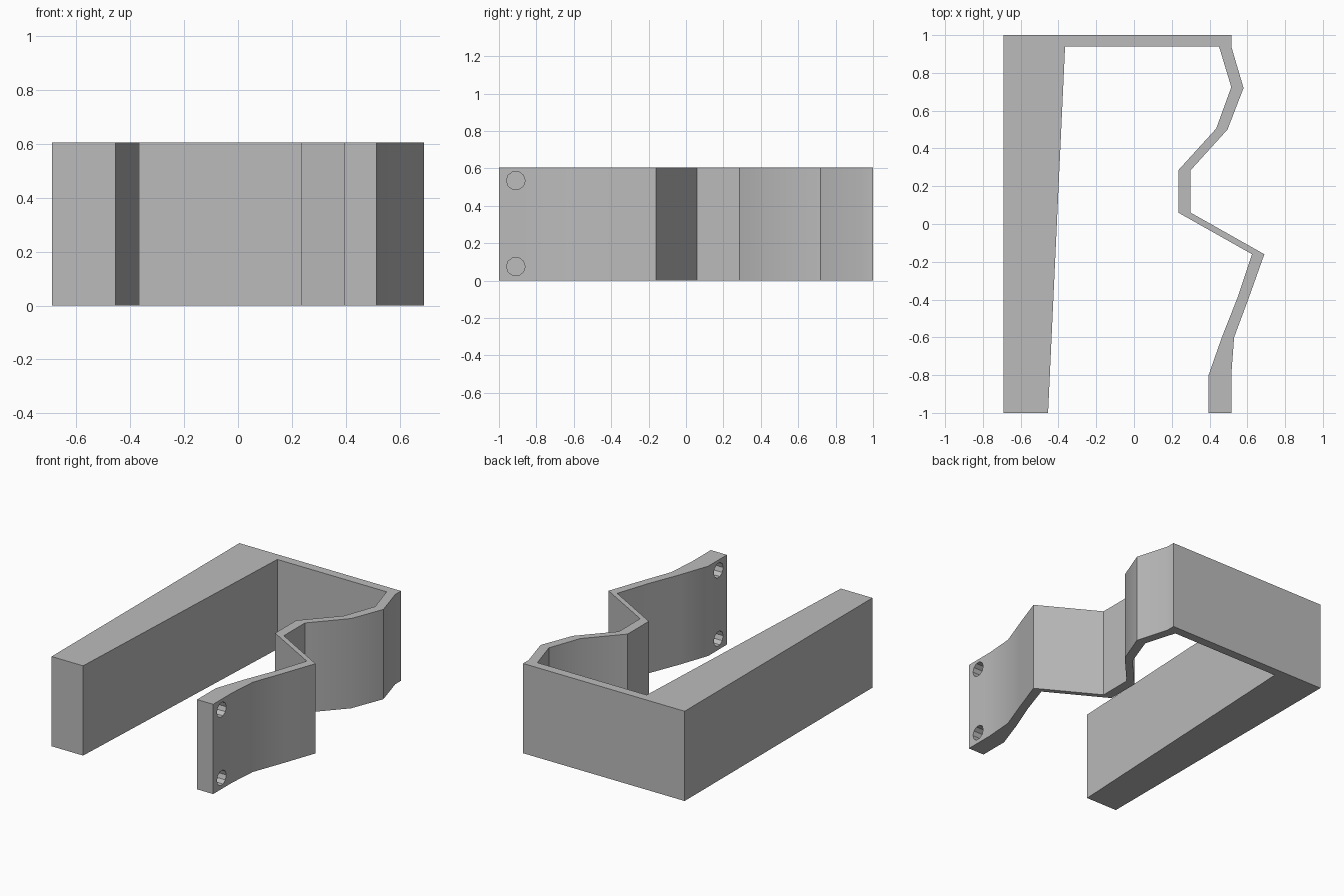
import bpy, bmesh, math
from mathutils import Matrix

old = bpy.data.objects.get("Cube")
if old:
    bpy.data.objects.remove(old, do_unlink=True)

HEIGHT = 0.605

# Plain grey finish
grey = bpy.data.materials.new("light_grey")
grey.use_nodes = True
colour = (0.5, 0.5, 0.5, 1)
grey.diffuse_color = colour
grey.node_tree.nodes["Principled BSDF"].inputs["Base Color"].default_value = colour

# Bracket outline: thick tapered arm, back wall, then the bent clip strip
outer = [(-0.69, -1), (-0.69, 1), (0.515, 1), (0.515, 0.94), (0.58, 0.72),
         (0.495, 0.5), (0.3, 0.285), (0.3, 0.06), (0.69, -0.16),
         (0.61, -0.385), (0.53, -0.6), (0.515, -0.8), (0.515, -1)]
inner = [(0.395, -1), (0.395, -0.8), (0.465, -0.6), (0.55, -0.385),
         (0.625, -0.16), (0.235, 0.06), (0.235, 0.285), (0.435, 0.505),
         (0.515, 0.725), (0.45, 0.94), (-0.365, 0.94), (-0.455, -1)]

bm = bmesh.new()
base = bm.faces.new([bm.verts.new((x, y, 0)) for x, y in outer + inner])
ext = bmesh.ops.extrude_face_region(bm, geom=[base])
top = [v for v in ext["geom"] if isinstance(v, bmesh.types.BMVert)]
bmesh.ops.translate(bm, verts=top, vec=(0, 0, HEIGHT))
bmesh.ops.recalc_face_normals(bm, faces=bm.faces)
mesh = bpy.data.meshes.new("clip_bracket")
bm.to_mesh(mesh)
bm.free()
mesh.materials.append(grey)
bracket = bpy.data.objects.new("clip_bracket", mesh)
bpy.context.collection.objects.link(bracket)

# Two screw holes through the free end of the strip
bm = bmesh.new()
for z in (0.075, 0.535):
    place = Matrix.Translation((0.455, -0.91, z)) @ Matrix.Rotation(math.pi / 2, 4, 'Y')
    bmesh.ops.create_cone(bm, cap_ends=True, segments=10, radius1=0.05,
                          radius2=0.05, depth=0.3, matrix=place)
cut_mesh = bpy.data.meshes.new("hole_cutter")
bm.to_mesh(cut_mesh)
bm.free()
cut_mesh.materials.append(grey)
cutter = bpy.data.objects.new("hole_cutter", cut_mesh)
bpy.context.collection.objects.link(cutter)
cutter.hide_render = True
cutter.hide_viewport = True

holes = bracket.modifiers.new("screw_holes", 'BOOLEAN')
holes.operation = 'DIFFERENCE'
holes.solver = 'EXACT'
holes.object = cutter

# Soft shading over the shallow bends
bpy.ops.object.select_all(action='DESELECT')
bracket.select_set(True)
bpy.context.view_layer.objects.active = bracket
bpy.ops.object.modifier_apply(modifier=holes.name)
bpy.data.objects.remove(cutter, do_unlink=True)
bpy.ops.object.shade_smooth_by_angle(angle=math.radians(30))
